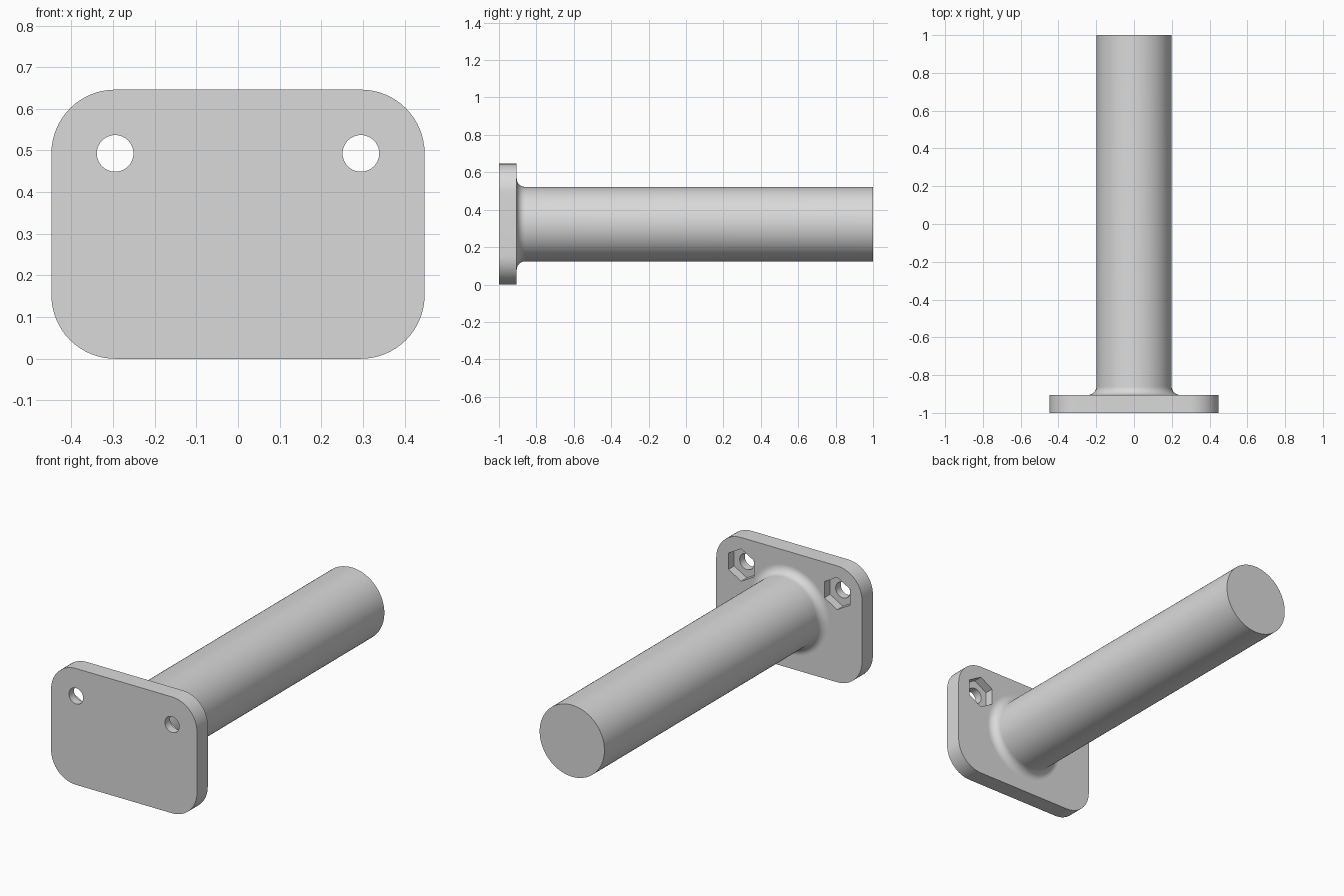
import bpy
import bmesh
from math import cos, sin, pi, radians
from mathutils import Matrix

WIDTH, HEIGHT, THICK = 0.896, 0.646, 0.095
CORNER = 0.153
FRONT, BACK = -1.0, -1.0 + THICK
ROD_R, FILLET = 0.199, 0.045
MID_Z = HEIGHT / 2

if "Cube" in bpy.data.objects:
    bpy.data.objects.remove(bpy.data.objects["Cube"], do_unlink=True)

grey = bpy.data.materials.new("grey")
grey.use_nodes = True
grey.diffuse_color = (0.7, 0.7, 0.7, 1)
grey.node_tree.nodes["Principled BSDF"].inputs["Base Color"].default_value = grey.diffuse_color


def make_object(name, bm):
    bmesh.ops.recalc_face_normals(bm, faces=bm.faces)
    mesh = bpy.data.meshes.new(name)
    bm.to_mesh(mesh)
    bm.free()
    mesh.materials.append(grey)
    obj = bpy.data.objects.new(name, mesh)
    bpy.context.collection.objects.link(obj)
    return obj


def ring(cx, cz, r, count, start=0.0):
    """Points of a regular polygon in the xz plane."""
    return [(cx + r * cos(start + 2 * pi * i / count),
             cz + r * sin(start + 2 * pi * i / count)) for i in range(count)]


def prism(name, points, y0, y1):
    """Extrude an xz outline from y0 to y1."""
    bm = bmesh.new()
    face = bm.faces.new([bm.verts.new((x, y0, z)) for x, z in points])
    side = bmesh.ops.extrude_face_region(bm, geom=[face])["geom"]
    bmesh.ops.translate(bm, vec=(0, y1 - y0, 0),
                        verts=[g for g in side if isinstance(g, bmesh.types.BMVert)])
    return make_object(name, bm)


def smooth(obj):
    bpy.ops.object.select_all(action="DESELECT")
    obj.select_set(True)
    bpy.context.view_layer.objects.active = obj
    bpy.ops.object.shade_smooth_by_angle(angle=radians(30))


# Mounting plate with rounded corners
dx, dz = WIDTH / 2 - CORNER, MID_Z - CORNER
STEPS = 16
outline = []
for q, (sx, sz) in enumerate([(1, 1), (-1, 1), (-1, -1), (1, -1)]):
    for i in range(STEPS + 1):
        a = pi / 2 * (q + i / STEPS)
        outline.append((sx * dx + CORNER * cos(a), MID_Z + sz * dz + CORNER * sin(a)))
plate = prism("mounting_plate", outline, FRONT, BACK)

# Bolt holes and hexagonal nut pockets, concentric with the upper corners
cutters = []
for sx in (-1, 1):
    cx, cz = sx * dx, MID_Z + dz
    cutters.append(prism("bolt_hole_cutter", ring(cx, cz, 0.044, 40), FRONT - 0.1, BACK + 0.1))
    cutters.append(prism("nut_pocket_cutter", ring(cx, cz, 0.09, 6, pi / 6), BACK - 0.05, BACK + 0.1))
for cutter in cutters:
    cutter.hide_render = True
    mod = plate.modifiers.new(cutter.name, "BOOLEAN")
    mod.operation = "DIFFERENCE"
    mod.solver = "EXACT"
    mod.object = cutter

# Bake the cuts and drop the cutters
bpy.context.view_layer.update()
cut_mesh = bpy.data.meshes.new_from_object(plate.evaluated_get(bpy.context.evaluated_depsgraph_get()))
plate.modifiers.clear()
plate.data = cut_mesh
for cutter in cutters:
    bpy.data.objects.remove(cutter, do_unlink=True)
smooth(plate)

# Round rod with a filleted root, turned around the y axis
profile = [(ROD_R + FILLET, BACK - 0.01)]
for i in range(11):
    a = pi / 2 * i / 10
    profile.append((ROD_R + FILLET * (1 - sin(a)), BACK + FILLET * (1 - cos(a))))
profile.append((ROD_R, 1.0))
bm = bmesh.new()
verts = [bm.verts.new((r, y, MID_Z)) for r, y in profile]
edges = [bm.edges.new(pair) for pair in zip(verts, verts[1:])]
bmesh.ops.spin(bm, geom=verts + edges, cent=(0, 0, MID_Z), axis=(0, 1, 0),
               angle=2 * pi, steps=96, use_merge=True)
bmesh.ops.remove_doubles(bm, verts=bm.verts, dist=0.0001)
bmesh.ops.holes_fill(bm, edges=[e for e in bm.edges if e.is_boundary], sides=0)
rod = make_object("rod", bm)
smooth(rod)
